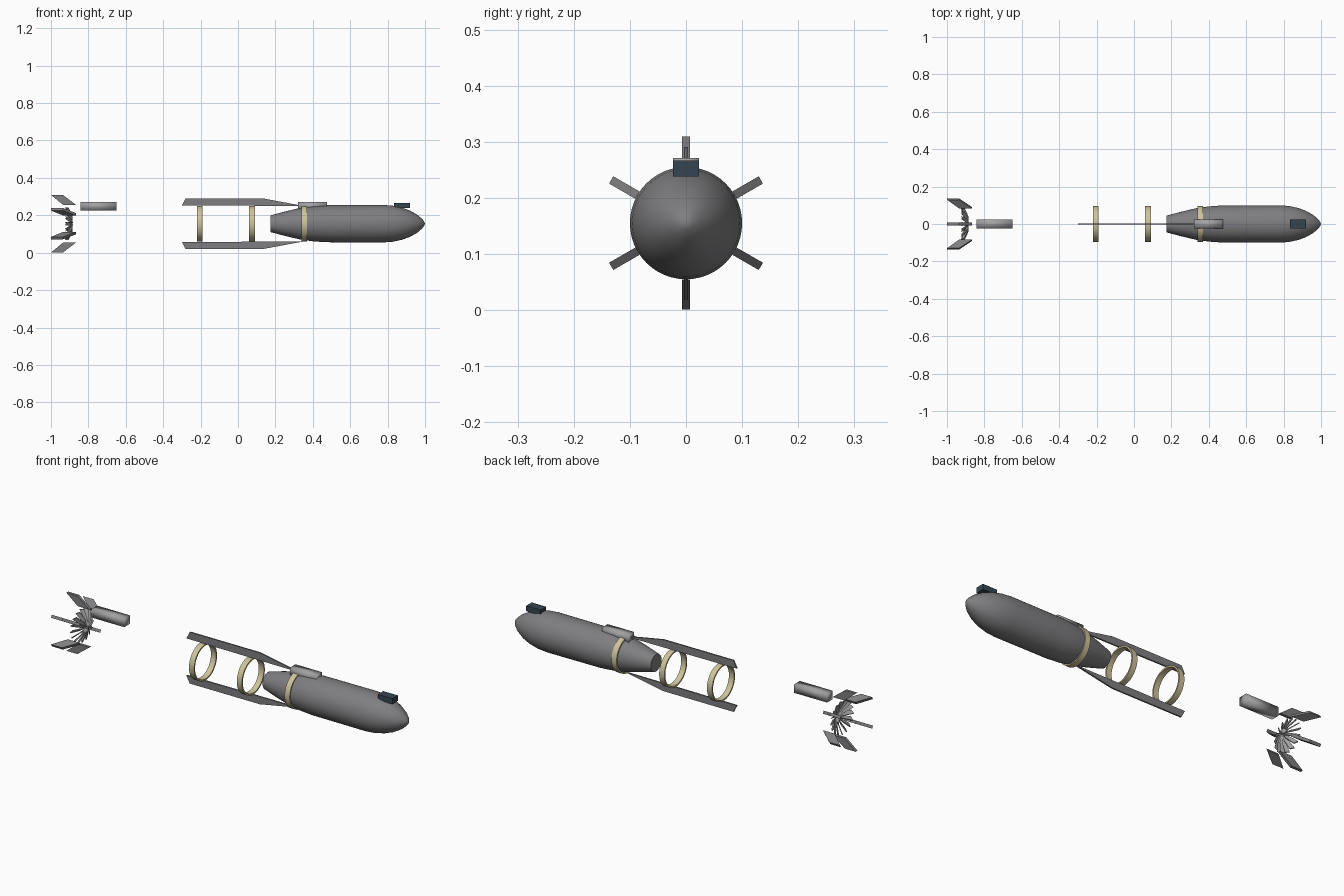
import bpy, bmesh
from math import pi, cos, sin, radians
from mathutils import Matrix, Vector

AXIS_Z = 0.155

cube = bpy.data.objects.get("Cube")
if cube:
    bpy.data.objects.remove(cube, do_unlink=True)


def material(name, r, g, b):
    m = bpy.data.materials.new(name)
    m.use_nodes = True
    m.diffuse_color = (r, g, b, 1)
    bsdf = m.node_tree.nodes["Principled BSDF"]
    bsdf.inputs["Base Color"].default_value = (r, g, b, 1)
    bsdf.inputs["Roughness"].default_value = 0.6
    return m


grey = material("body grey", 0.21, 0.21, 0.22)
light = material("light grey", 0.36, 0.36, 0.37)
tan = material("band tan", 0.62, 0.55, 0.33)
dark = material("dark slate", 0.035, 0.06, 0.08)


def finish(name, bm, mat, smooth=None):
    """Turn a bmesh into an object, with optional smooth shading angle."""
    bmesh.ops.recalc_face_normals(bm, faces=bm.faces)
    mesh = bpy.data.meshes.new(name)
    bm.to_mesh(mesh)
    bm.free()
    mesh.materials.append(mat)
    ob = bpy.data.objects.new(name, mesh)
    bpy.context.collection.objects.link(ob)
    if smooth:
        bpy.ops.object.select_all(action="DESELECT")
        ob.select_set(True)
        bpy.context.view_layer.objects.active = ob
        bpy.ops.object.shade_smooth_by_angle(angle=radians(smooth))
    return ob


def lathe(name, profile, mat, closed=False, sides=48):
    """Spin (x, radius) points around the long axis."""
    bm = bmesh.new()
    verts = [bm.verts.new((x, 0, AXIS_Z + r)) for x, r in profile]
    pairs = list(zip(verts, verts[1:] + verts[:1]))
    edges = [bm.edges.new(p) for p in (pairs if closed else pairs[:-1])]
    bmesh.ops.spin(bm, geom=verts + edges, cent=(0, 0, AXIS_Z), axis=(1, 0, 0),
                   angle=2 * pi, steps=sides)
    bmesh.ops.remove_doubles(bm, verts=bm.verts, dist=0.0002)
    return finish(name, bm, mat, 40)


def plate(name, outline, thick, mat, angle):
    """Extrude an (x, radius) outline and turn it around the long axis."""
    bm = bmesh.new()
    face = bm.faces.new([bm.verts.new((x, -thick / 2, r)) for x, r in outline])
    new = bmesh.ops.extrude_face_region(bm, geom=[face])["geom"]
    bmesh.ops.translate(bm, vec=(0, thick, 0),
                        verts=[v for v in new if isinstance(v, bmesh.types.BMVert)])
    bm.transform(Matrix.Translation((0, 0, AXIS_Z)) @ Matrix.Rotation(angle, 4, "X"))
    return finish(name, bm, mat)


def box(name, x0, x1, width, z0, z1, mat, smooth=None):
    bm = bmesh.new()
    bmesh.ops.create_cube(bm, size=1)
    bmesh.ops.scale(bm, vec=(x1 - x0, width, z1 - z0), verts=bm.verts)
    bmesh.ops.translate(bm, vec=((x0 + x1) / 2, 0, (z0 + z1) / 2), verts=bm.verts)
    return finish(name, bm, mat, smooth)


# Main body with blunt tail and rounded nose
lathe("main_body", [(0.175, 0), (0.175, 0.045), (0.25, 0.065), (0.33, 0.084),
                    (0.40, 0.094), (0.47, 0.099), (0.78, 0.1), (0.83, 0.096),
                    (0.88, 0.085), (0.92, 0.07), (0.96, 0.047), (0.985, 0.025),
                    (0.995, 0.012), (1.0, 0)], grey)

# Clamp bands
for i, x in enumerate((-0.205, 0.075, 0.355)):
    lathe(f"clamp_band_{i + 1}", [(x - 0.015, 0.088), (x - 0.015, 0.096),
                                  (x + 0.015, 0.096), (x + 0.015, 0.088)], tan, True)

# Upper and lower strakes
strake = [(-0.3, 0.098), (-0.28, 0.136), (0.13, 0.136), (0.35, 0.095), (0.3, 0.095)]
plate("upper_strake", strake, 0.008, grey, 0)
plate("lower_strake", strake, 0.008, grey, pi)

# Equipment housings
box("body_housing", 0.32, 0.475, 0.047, 0.226, 0.271, light, 100)
box("tail_housing", -0.843, -0.65, 0.047, 0.226, 0.271, light, 100)
box("nose_sensor", 0.835, 0.92, 0.046, 0.238, 0.267, dark)

# Six swept tail fins
fin = [(-1, 0.154), (-0.936, 0.154), (-0.865, 0.1), (-0.934, 0.1)]
for i in range(6):
    plate(f"tail_fin_{i + 1}", fin, 0.015, grey, i * pi / 3)

# Fan of pitched blades, swept back towards the tips
BLADES = 16
bm = bmesh.new()
stations = [(-0.888, 0.006, 0.004), (-0.893, 0.04, 0.009), (-0.915, 0.086, 0.011)]
for i in range(BLADES):
    turn = Matrix.Rotation(2 * pi * i / BLADES, 3, "X")
    rows = []
    for x, r, half in stations:
        side = Vector((cos(pi / 4), sin(pi / 4), 0)) * half
        deep = Vector((-sin(pi / 4), cos(pi / 4), 0)) * 0.0025
        mid = Vector((x, 0, r))
        corners = (mid - side - deep, mid + side - deep, mid + side + deep, mid - side + deep)
        rows.append([bm.verts.new(turn @ c + Vector((0, 0, AXIS_Z))) for c in corners])
    for a, b in zip(rows, rows[1:]):
        for k in range(4):
            n = (k + 1) % 4
            bm.faces.new((a[k], a[n], b[n], b[k]))
    bm.faces.new(rows[0])
    bm.faces.new(rows[-1])
finish("fan_blades", bm, light)
